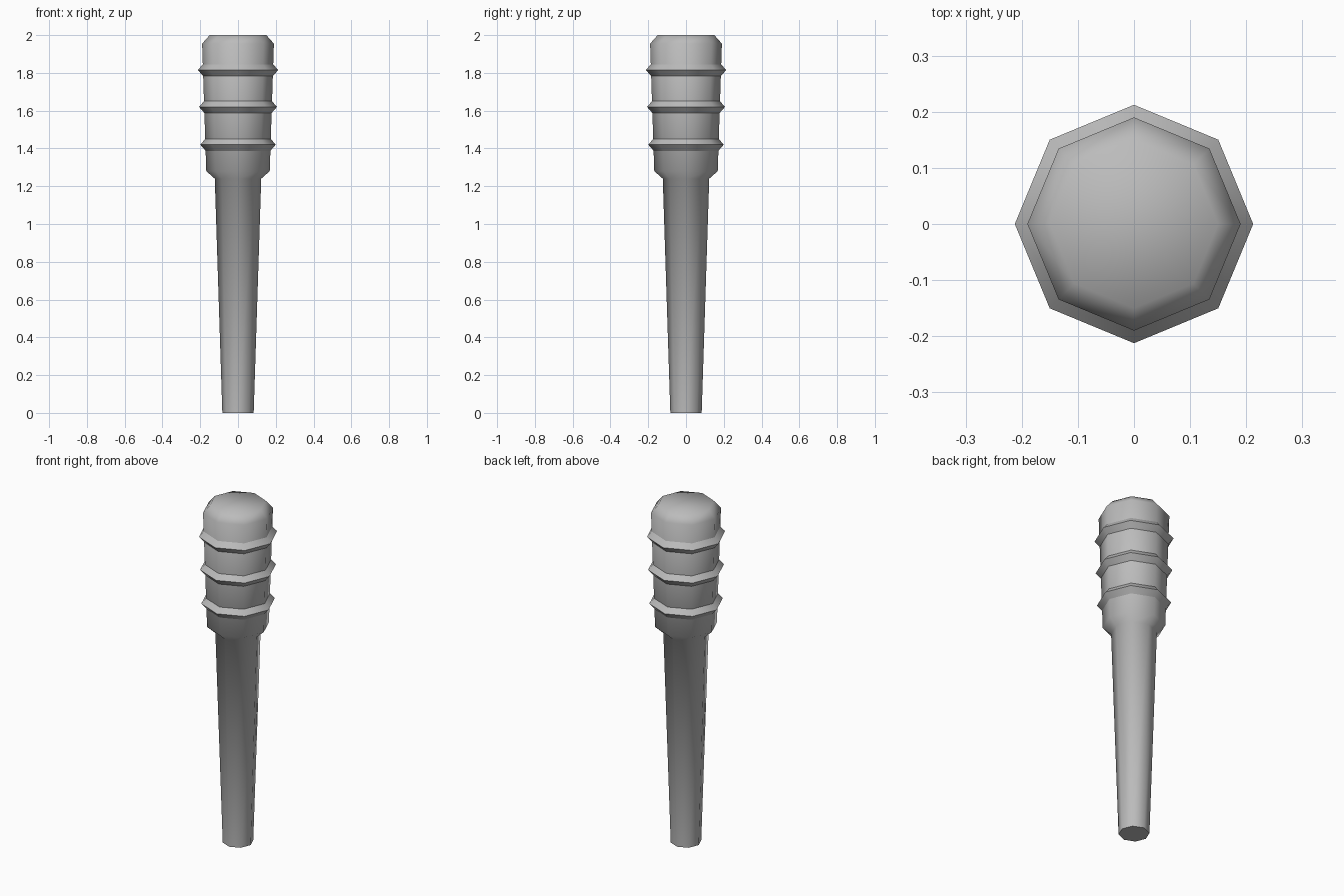
import bpy
import math

SIDES = 8

cube = bpy.data.objects.get("Cube")
if cube:
    bpy.data.objects.remove(cube, do_unlink=True)

grey = bpy.data.materials.new("plain_grey")
grey.use_nodes = True
colour = (0.5, 0.5, 0.5, 1.0)
grey.diffuse_color = colour
grey.node_tree.nodes["Principled BSDF"].inputs["Base Color"].default_value = colour


def lathe(name, profile, closed=False):
    """Turn a (radius, height) profile around z, either capped or as a closed loop."""
    verts = []
    for radius, z in profile:
        for i in range(SIDES):
            a = math.tau * i / SIDES
            verts.append((radius * math.cos(a), radius * math.sin(a), z))
    rows = len(profile)
    faces = []
    for r in range(rows if closed else rows - 1):
        low, high = r * SIDES, (r + 1) % rows * SIDES
        for i in range(SIDES):
            j = (i + 1) % SIDES
            faces.append((low + i, low + j, high + j, high + i))
    if not closed:
        faces.append(tuple(reversed(range(SIDES))))
        faces.append(tuple(range((rows - 1) * SIDES, rows * SIDES)))
    mesh = bpy.data.meshes.new(name)
    mesh.from_pydata(verts, [], faces)
    mesh.materials.append(grey)
    obj = bpy.data.objects.new(name, mesh)
    bpy.context.collection.objects.link(obj)
    bpy.ops.object.select_all(action="DESELECT")
    obj.select_set(True)
    bpy.context.view_layer.objects.active = obj
    bpy.ops.object.shade_smooth_by_angle(angle=math.radians(60))
    return obj


# Tapered handle flaring into the thick head, with a chamfered top
NECK, SHOULDER = (0.168, 1.28), (0.19, 1.955)
lathe("handle_and_head", [(0.083, 0), (0.123, 1.24), NECK, SHOULDER, (0.15, 2)])

# Three ridged bands that follow the taper of the head
for label, z in (("lower", 1.42), ("middle", 1.62), ("upper", 1.815)):
    t = (z - NECK[1]) / (SHOULDER[1] - NECK[1])
    head = NECK[0] + t * (SHOULDER[0] - NECK[0])
    core = head - 0.004
    lathe(label + "_band", [(core, z - 0.036), (head + 0.027, z), (core, z + 0.036)],
          closed=True)
